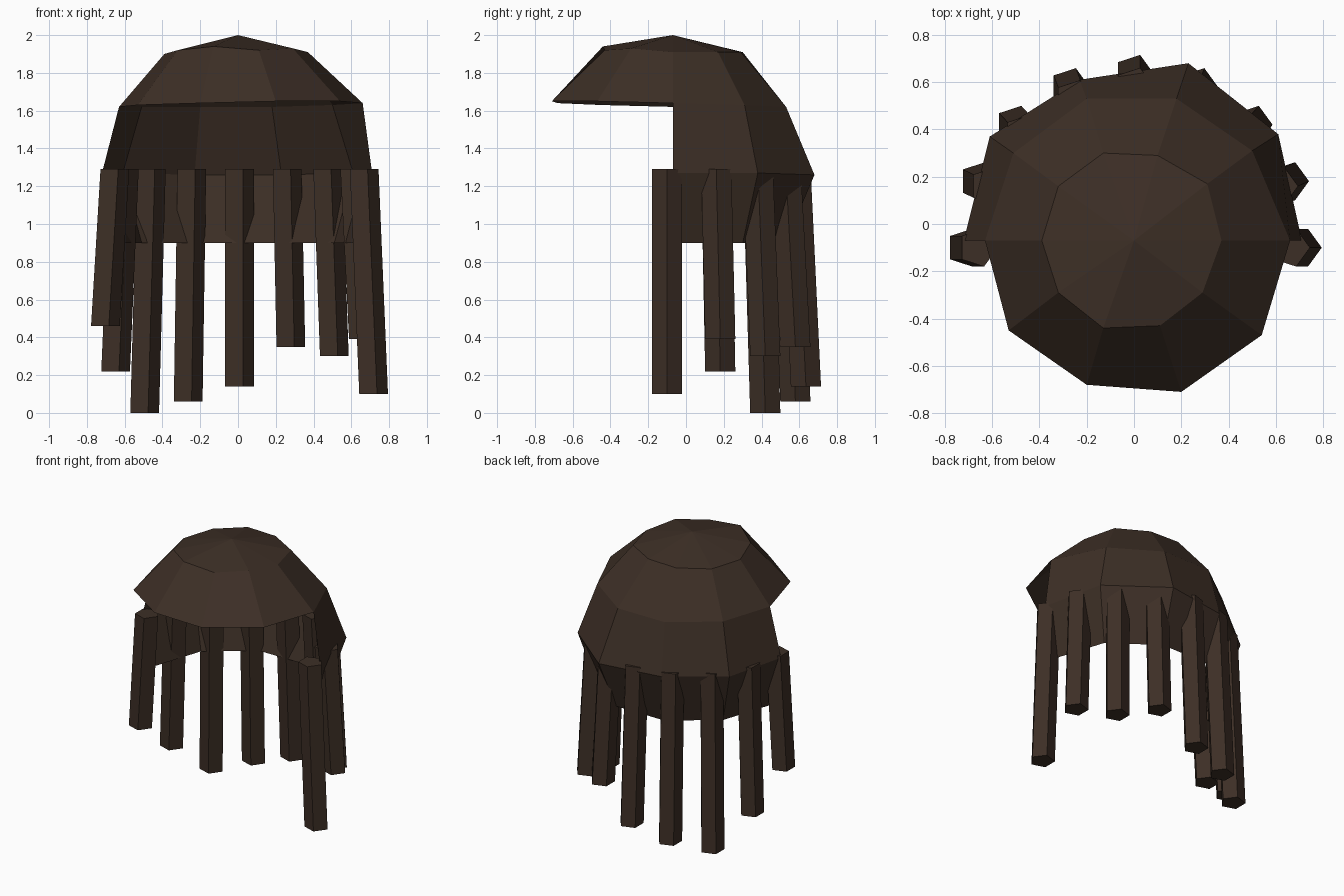
import bpy, bmesh, math
from mathutils import Vector

if "Cube" in bpy.data.objects:
    bpy.data.objects.remove(bpy.data.objects["Cube"])

hair = bpy.data.materials.new("dark brown hair")
hair.diffuse_color = (0.046, 0.028, 0.019, 1)
hair.use_nodes = True
hair.node_tree.nodes["Principled BSDF"].inputs["Base Color"].default_value = hair.diffuse_color


def make_object(name, bm):
    mesh = bpy.data.meshes.new(name)
    bm.to_mesh(mesh)
    bm.free()
    mesh.materials.append(hair)
    ob = bpy.data.objects.new(name, mesh)
    bpy.context.collection.objects.link(ob)
    return ob


# Hair cap: ten-sided open dome, slightly uneven; lower rings cover only the back
CY = -0.07
ring1 = [(.37, CY, 1.91), (.31, .17, 1.91), (.10, .29, 1.91), (-.13, .30, 1.91), (-.32, .16, 1.90),
         (-.39, CY, 1.90), (-.32, -.29, 1.92), (-.13, -.44, 1.94), (.11, -.43, 1.92), (.29, -.29, 1.93)]
ring2 = [(.66, CY, 1.64), (.50, .31, 1.63), (.18, .53, 1.62), (-.20, .53, 1.62), (-.51, .30, 1.62),
         (-.63, CY, 1.62), (-.53, -.45, 1.63), (-.20, -.68, 1.64), (.20, -.71, 1.65), (.54, -.47, 1.65)]
ring3 = [(.71, CY, 1.27), (.61, .38, 1.27), (.23, .68, 1.26), (-.23, .61, 1.26), (-.61, .37, 1.27),
         (-.72, CY, 1.27)]
ring4 = [(.63 * math.cos(a), CY + .63 * math.sin(a), .90) for a in (i * math.pi / 5 for i in range(6))]

bm = bmesh.new()
crown = bm.verts.new((0, CY, 2.0))
rows = [[bm.verts.new(p) for p in r] for r in (ring1, ring2, ring3, ring4)]
for i in range(10):
    j = (i + 1) % 10
    bm.faces.new((crown, rows[0][i], rows[0][j]))
    bm.faces.new((rows[0][i], rows[1][i], rows[1][j], rows[0][j]))
for up, low in ((rows[1], rows[2]), (rows[2], rows[3])):
    for i in range(5):
        bm.faces.new((up[i], low[i], low[i + 1], up[i + 1]))
make_object("hair_cap", bm)


# Hanging locks: five-sided prisms fanned around the back, leaning outward
def lock(index, angle, bottom_z, r=0.084):
    c, s = math.cos(angle), math.sin(angle)
    top = Vector((.66 * c, -.10 + .68 * s, 1.29))
    low = Vector((.71 * c, -.10 + .735 * s, bottom_z))
    bm = bmesh.new()
    ends = [[bm.verts.new(p + Vector((r * math.cos(k * math.tau / 5), r * math.sin(k * math.tau / 5), 0)))
             for k in range(5)] for p in (low, top)]
    bm.faces.new(ends[0][::-1])
    bm.faces.new(ends[1])
    for k in range(5):
        m = (k + 1) % 5
        bm.faces.new((ends[0][k], ends[0][m], ends[1][m], ends[1][k]))
    make_object(f"hair_lock_{index}", bm)


for n, z in enumerate((.10, .39, .30, .35, .14, .06, 0, .22, .46)):
    lock(n + 1, n * math.pi / 8, z)
